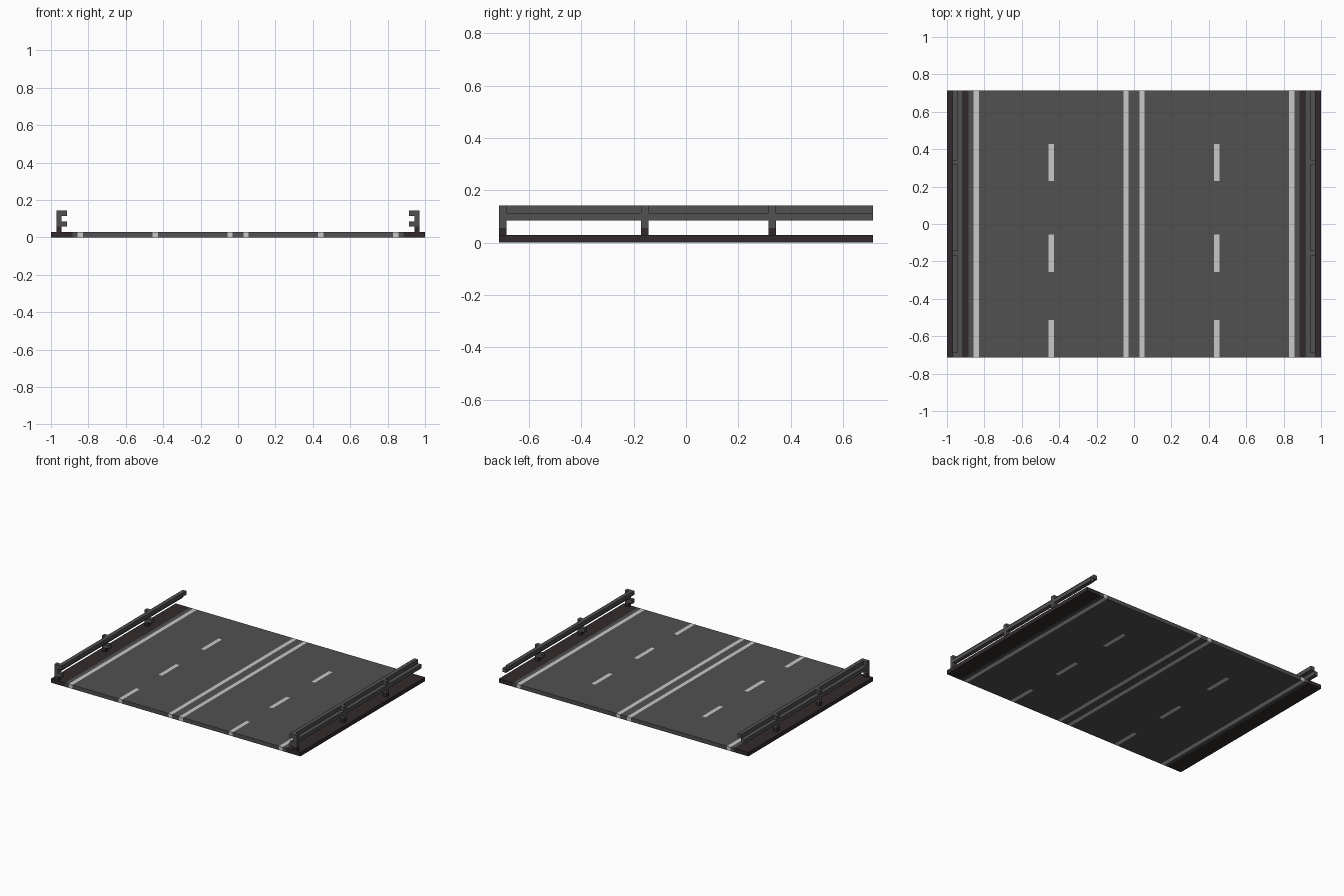
import bpy, bmesh
from mathutils import Vector

if "Cube" in bpy.data.objects:
    bpy.data.objects.remove(bpy.data.objects["Cube"])

U = 2 / 70                      # one block of the design grid
HX, HY = 35 * U, 25 * U         # half width and half length


def material(name, rgb):
    m = bpy.data.materials.new(name)
    m.diffuse_color = (*rgb, 1)
    m.use_nodes = True
    m.node_tree.nodes["Principled BSDF"].inputs["Base Color"].default_value = m.diffuse_color
    return m


ASPHALT = material("asphalt_grey", (0.082, 0.082, 0.082))
PAINT = material("line_white", (0.58, 0.58, 0.57))
VERGE = material("verge_dark_brown", (0.032, 0.023, 0.025))
STEEL = material("rail_grey", (0.082, 0.082, 0.082))


def new_object(name, bm, mats):
    bmesh.ops.recalc_face_normals(bm, faces=bm.faces)
    me = bpy.data.meshes.new(name)
    bm.to_mesh(me)
    bm.free()
    for m in mats:
        me.materials.append(m)
    ob = bpy.data.objects.new(name, me)
    bpy.context.collection.objects.link(ob)
    return ob


def add_box(bm, x, y, z, mat=0):
    """Box from (min, max) ranges in grid blocks; x from centre, y from front."""
    vs = bmesh.ops.create_cube(bm, size=1)["verts"]
    for v in vs:
        v.co = Vector((x[v.co.x > 0] * U, y[v.co.y > 0] * U - HY, z[v.co.z > 0] * U))
    for f in {f for v in vs for f in v.link_faces}:
        f.material_index = mat


# Road slab: one box, cut along the painted lines and verges
DASHES = [(0, 7), (16, 23), (33, 40)]
LINES = [(1, 2), (29, 30)]
DASH_X = (15, 16)
bm = bmesh.new()
add_box(bm, (-35, 35), (0, 50), (0, 1))


def cut(axis, at):
    n = Vector((0, 0, 0))
    n[axis] = 1
    bmesh.ops.bisect_plane(bm, geom=bm.verts[:] + bm.edges[:] + bm.faces[:],
                           plane_co=n * at, plane_no=n, dist=1e-6)


for k in (1, 2, 15, 16, 29, 30, 31):
    cut(0, k * U)
    cut(0, -k * U)
for k in (7, 16, 23, 33, 40):
    cut(1, k * U - HY)

for f in bm.faces:
    c = f.calc_center_median()
    x, y = abs(c.x) / U, (c.y + HY) / U
    if x > 31:
        f.material_index = 2
    elif any(a < x < b for a, b in LINES):
        f.material_index = 1
    elif DASH_X[0] < x < DASH_X[1] and any(a - 0.01 < y < b for a, b in DASHES):
        f.material_index = 1
new_object("road_slab", bm, [ASPHALT, PAINT, VERGE])


def mirrored(ob):
    ob.modifiers.new("mirror", "MIRROR").use_axis[0] = True


# Guard rail beam: lower outer bar and upper inner bar
bm = bmesh.new()
add_box(bm, (33, 34), (0, 50), (3, 4))
add_box(bm, (32, 33), (0, 50), (4, 5))
mirrored(new_object("guard_rail_beam", bm, [STEEL]))

# Posts: dark foot, grey neck with inner bracket, cap behind the upper bar
bm = bmesh.new()
for k in (0, 19, 36):
    y = (k, k + 1)
    add_box(bm, (33, 34), y, (1, 2), 1)
    add_box(bm, (32, 34), y, (2, 3))
    add_box(bm, (33, 34), y, (4, 5))
mirrored(new_object("guard_rail_posts", bm, [STEEL, VERGE]))
